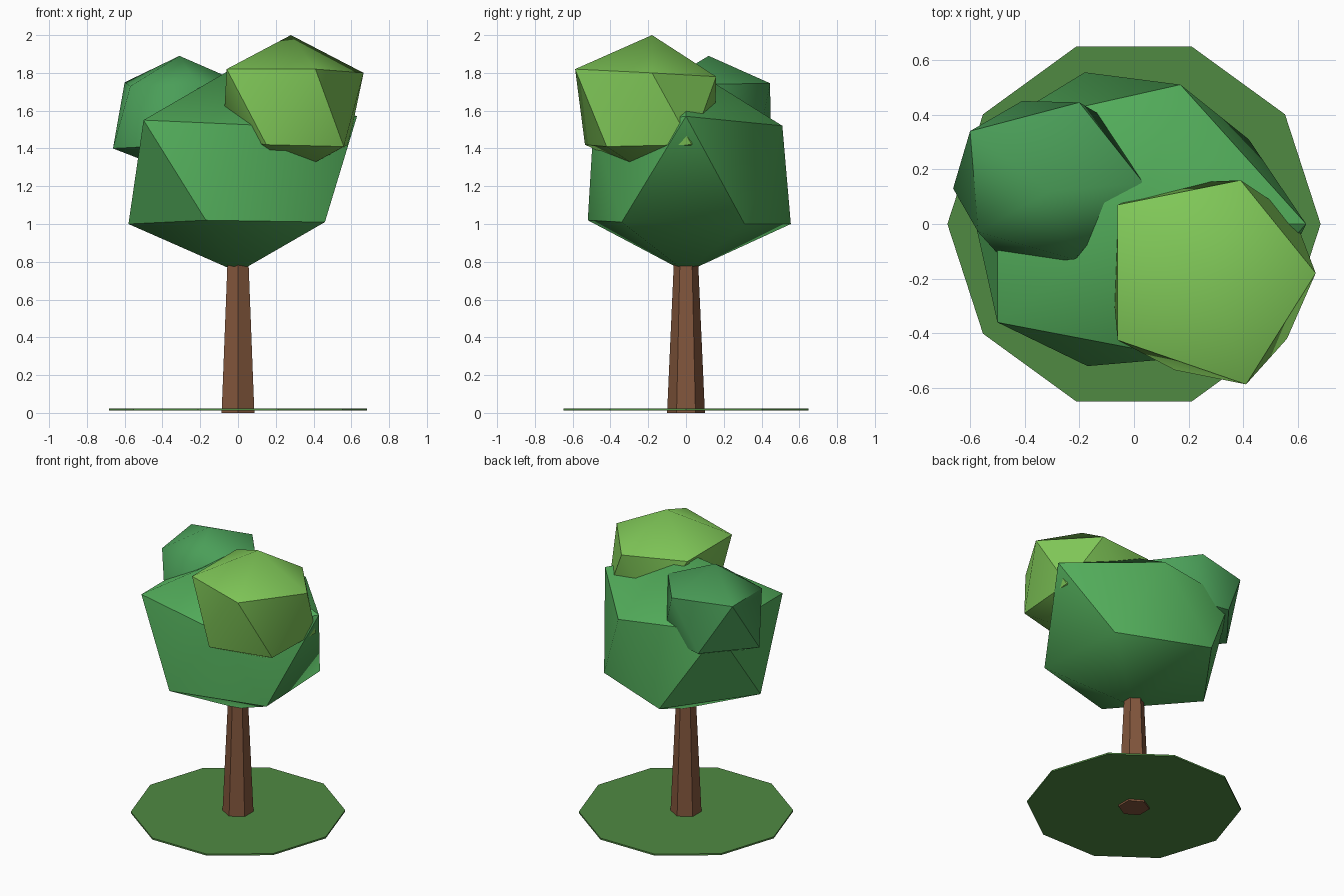
import bpy, bmesh, math

if "Cube" in bpy.data.objects:
    bpy.data.objects.remove(bpy.data.objects["Cube"])


def material(name, r, g, b):
    # sRGB 0-255 to linear
    lin = [((c / 255 + 0.055) / 1.055) ** 2.4 for c in (r, g, b)]
    m = bpy.data.materials.new(name)
    m.diffuse_color = (*lin, 1)
    m.use_nodes = True
    m.node_tree.nodes["Principled BSDF"].inputs["Base Color"].default_value = m.diffuse_color
    return m


bark = material("bark_brown", 130, 86, 60)
grass = material("grass_green", 80, 138, 66)
leaf = material("leaf_green", 82, 172, 90)
leaf_dark = material("deep_leaf_green", 74, 158, 88)
lime = material("lime_green", 128, 200, 88)


def make_object(name, bm, mat):
    bmesh.ops.recalc_face_normals(bm, faces=bm.faces)
    me = bpy.data.meshes.new(name)
    bm.to_mesh(me)
    bm.free()
    me.materials.append(mat)
    ob = bpy.data.objects.new(name, me)
    bpy.context.collection.objects.link(ob)
    return ob


def prism(name, sides, r0, r1, z0, z1, turn, mat):
    bm = bmesh.new()
    rings = []
    for r, z in ((r0, z0), (r1, z1)):
        rings.append([bm.verts.new((r * math.cos(turn + math.tau * i / sides),
                                    r * math.sin(turn + math.tau * i / sides), z))
                      for i in range(sides)])
    a, b = rings
    bm.faces.new(a)
    bm.faces.new(b)
    for i in range(sides):
        j = (i + 1) % sides
        bm.faces.new((a[i], a[j], b[j], b[i]))
    return make_object(name, bm, mat)


def leaf_clump(name, top, upper, lower, bottom, mat):
    # irregular 20-sided clump: two staggered rings of five between two poles
    bm = bmesh.new()
    t, b = bm.verts.new(top), bm.verts.new(bottom)
    u = [bm.verts.new(p) for p in upper]
    l = [bm.verts.new(p) for p in lower]
    for i in range(5):
        j = (i + 1) % 5
        for tri in ((t, u[i], u[j]), (u[i], l[i], u[j]),
                    (l[i], l[j], u[j]), (b, l[j], l[i])):
            bm.faces.new(tri)
    ob = make_object(name, bm, mat)
    bpy.ops.object.select_all(action='DESELECT')
    ob.select_set(True)
    bpy.context.view_layer.objects.active = ob
    bpy.ops.object.shade_smooth_by_angle(angle=math.radians(42))
    return ob


# ground patch and trunk
prism("grass_patch", 10, 0.683, 0.683, 0.013, 0.024, 0, grass)
prism("trunk", 6, 0.1, 0.062, 0.0, 0.85, math.pi / 2, bark)

# main crown
leaf_clump("main_crown", (0, 0, 1.84),
           [(0.63, 0, 1.57), (0.17, 0.51, 1.52), (-0.5, 0.36, 1.55),
            (-0.5, -0.36, 1.55), (0.18, -0.49, 1.52)],
           [(0.42, 0.31, 1.0), (-0.18, 0.555, 1.0), (-0.58, 0, 1.0),
            (-0.17, -0.52, 1.02), (0.46, -0.34, 1.01)],
           (0, 0, 0.745), leaf)

# lime clump, front right
leaf_clump("lime_clump", (0.28, -0.18, 2.0),
           [(0.665, -0.18, 1.8), (0.39, 0.16, 1.78), (-0.06, 0.07, 1.82),
            (-0.06, -0.425, 1.82), (0.41, -0.587, 1.82)],
           [(0.585, 0.03, 1.42), (0.14, 0.15, 1.45), (-0.08, -0.2, 1.45),
            (0.15, -0.535, 1.42), (0.56, -0.42, 1.41)],
           (0.27, -0.18, 1.25), lime)

# small clump, back left
leaf_clump("back_clump", (-0.31, 0.12, 1.89),
           [(0.035, 0.15, 1.74), (-0.2, 0.445, 1.745), (-0.6, 0.34, 1.75),
            (-0.57, -0.03, 1.73), (-0.22, -0.13, 1.74)],
           [(-0.09, 0.38, 1.42), (-0.41, 0.45, 1.41), (-0.662, 0.13, 1.4),
            (-0.47, -0.14, 1.41), (-0.05, -0.03, 1.41)],
           (-0.3, 0.15, 1.26), leaf_dark)
